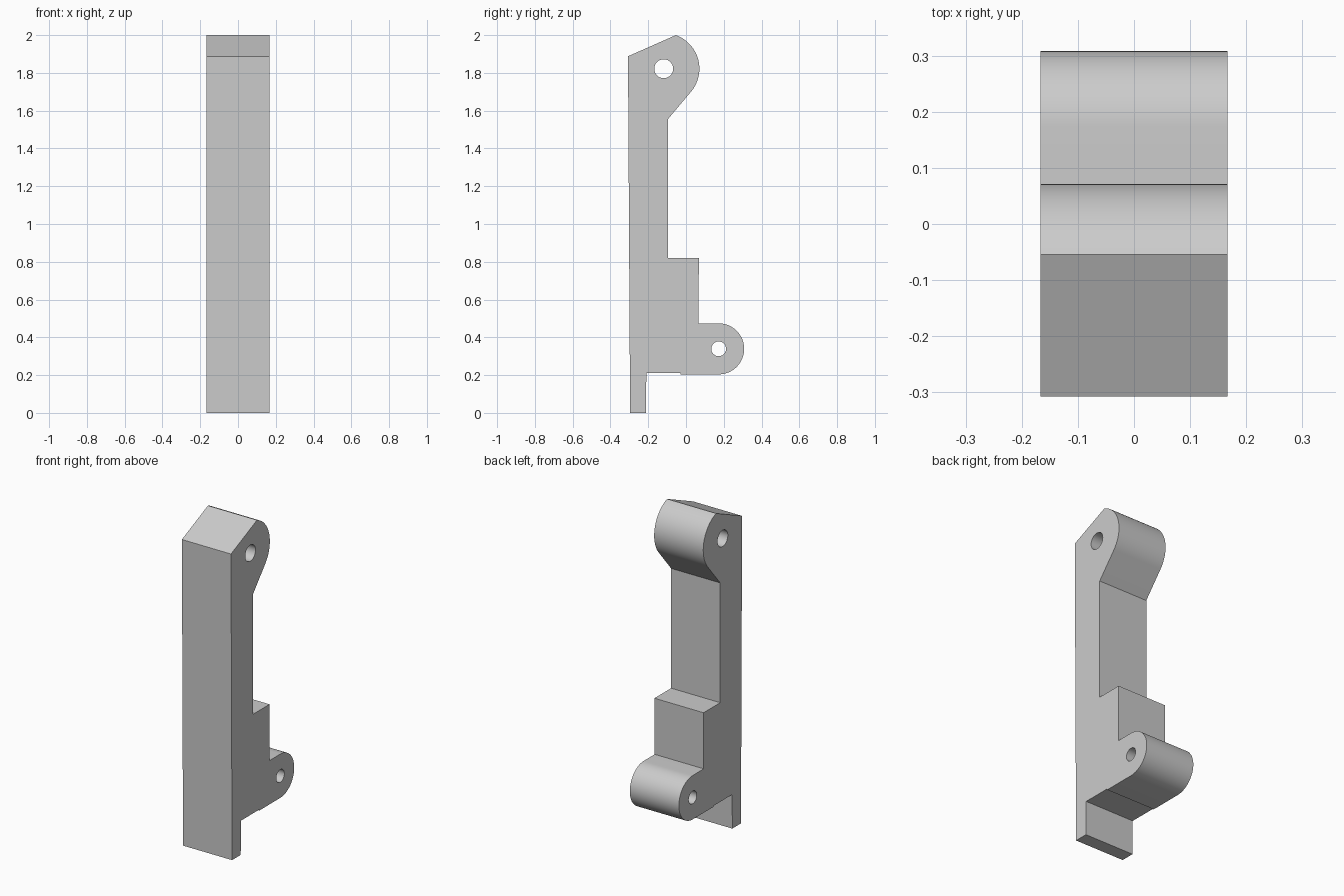
import bpy
import bmesh
from math import cos, sin, radians

cube = bpy.data.objects.get("Cube")
if cube:
    bpy.data.objects.remove(cube, do_unlink=True)

HALF_WIDTH = 0.167
UPPER_PIVOT = (-0.118, 1.822)
LOWER_PIVOT = (0.173, 0.339)


def arc(centre, radius, start, end, steps):
    """Points (y, z) along an arc, angles in degrees."""
    angles = [radians(start + (end - start) * i / steps) for i in range(steps + 1)]
    return [(centre[0] + radius * cos(a), centre[1] + radius * sin(a)) for a in angles]


def circle(centre, radius, steps=48):
    return arc(centre, radius, 0, 360, steps)[:-1]


# Side outline: foot, lower lug, step, slim neck, upper lug, sloped top
outline = [(-0.296, 0), (-0.212, 0), (-0.21, 0.21), (-0.03, 0.21), (-0.03, 0.204)]
outline += arc(LOWER_PIVOT, 0.135, -90, 90, 32)
outline += [(0.066, 0.474), (0.068, 0.82), (-0.094, 0.82), (-0.094, 1.557)]
outline += arc(UPPER_PIVOT, 0.189, -39.6, 70.2, 32)
outline += [(-0.307, 1.888)]

# Outline and pin holes, filled and extruded across the width
bm = bmesh.new()
for loop in (outline, circle(UPPER_PIVOT, 0.05), circle(LOWER_PIVOT, 0.039)):
    verts = [bm.verts.new((-HALF_WIDTH, y, z)) for y, z in loop]
    for a, b in zip(verts, verts[1:] + verts[:1]):
        bm.edges.new((a, b))
bmesh.ops.triangle_fill(bm, edges=bm.edges[:], use_beauty=True, use_dissolve=False)
side = bmesh.ops.extrude_face_region(bm, geom=bm.faces[:], use_keep_orig=True)
moved = [g for g in side["geom"] if isinstance(g, bmesh.types.BMVert)]
bmesh.ops.translate(bm, verts=moved, vec=(2 * HALF_WIDTH, 0, 0))
bmesh.ops.recalc_face_normals(bm, faces=bm.faces[:])

mesh = bpy.data.meshes.new("bracket_arm")
bm.to_mesh(mesh)
bm.free()
arm = bpy.data.objects.new("bracket_arm", mesh)
bpy.context.collection.objects.link(arm)

# Plain grey finish
grey = bpy.data.materials.new("plain_grey")
grey.use_nodes = True
colour = (0.6, 0.6, 0.6, 1)
grey.diffuse_color = colour
grey.node_tree.nodes["Principled BSDF"].inputs["Base Color"].default_value = colour
mesh.materials.append(grey)

# Smooth round lugs and holes, crisp corners
bpy.ops.object.select_all(action="DESELECT")
arm.select_set(True)
bpy.context.view_layer.objects.active = arm
bpy.ops.object.shade_smooth_by_angle(angle=radians(20))
